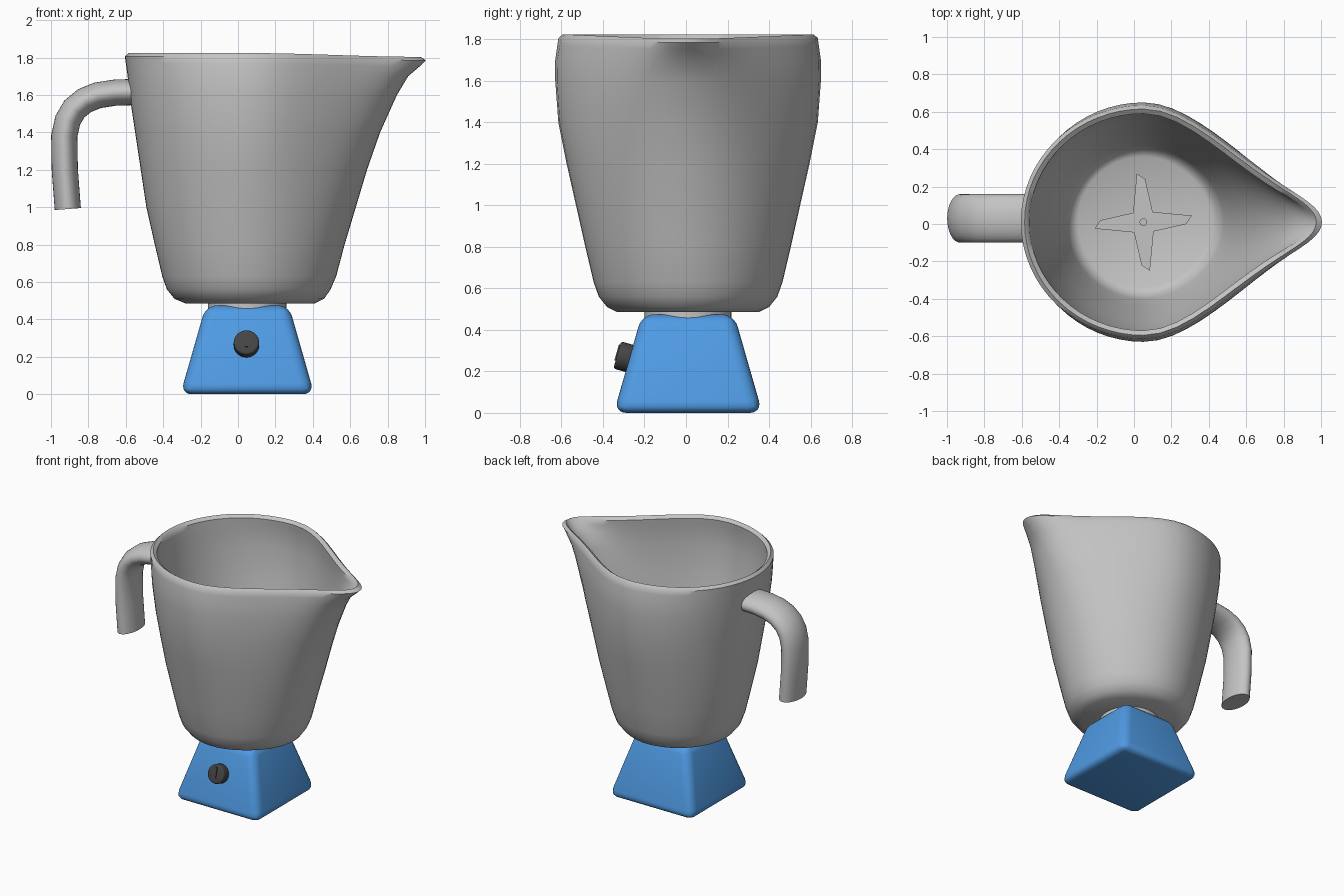
import bpy
import bmesh
from math import sin, cos, pi, atan2
from mathutils import Vector, Matrix

default_cube = bpy.data.objects.get("Cube")
if default_cube:
    bpy.data.objects.remove(default_cube, do_unlink=True)

CENTRE = Vector((0.05, 0.01, 0))


def make_material(name, red, green, blue):
    material = bpy.data.materials.new(name)
    material.use_nodes = True
    colour = (red, green, blue, 1)
    material.diffuse_color = colour
    material.node_tree.nodes["Principled BSDF"].inputs["Base Color"].default_value = colour
    return material


grey = make_material("light grey", 0.55, 0.55, 0.55)
blue = make_material("bright blue", 0.08, 0.33, 0.78)
dark = make_material("dark grey", 0.06, 0.06, 0.06)


def finish(name, bm, material, smooth=True):
    """Turn a bmesh into a shaded, coloured object."""
    bmesh.ops.recalc_face_normals(bm, faces=bm.faces)
    mesh = bpy.data.meshes.new(name)
    bm.to_mesh(mesh)
    bm.free()
    mesh.materials.append(material)
    obj = bpy.data.objects.new(name, mesh)
    bpy.context.collection.objects.link(obj)
    if smooth:
        bpy.ops.object.select_all(action='DESELECT')
        obj.select_set(True)
        bpy.context.view_layer.objects.active = obj
        bpy.ops.object.shade_smooth_by_angle(angle=pi / 4)
    return obj


def loft(rings):
    """Bridge equal point rings and cap both ends."""
    bm = bmesh.new()
    loops = [[bm.verts.new(p) for p in ring] for ring in rings]
    for low, high in zip(loops, loops[1:]):
        for i in range(len(low)):
            j = (i + 1) % len(low)
            bm.faces.new((low[i], low[j], high[j], high[i]))
    bm.faces.new(loops[0][::-1])
    bm.faces.new(loops[-1])
    return bm


def bevel(bm, edges, width, segments):
    bmesh.ops.bevel(bm, geom=list(edges), offset=width, segments=segments,
                    profile=0.5, affect='EDGES')


def disc(name, radius, depth, material, matrix, rounding=0):
    bm = bmesh.new()
    bmesh.ops.create_cone(bm, cap_ends=True, segments=32, radius1=radius,
                          radius2=radius, depth=depth)
    if rounding:
        rim = {e for f in bm.faces if len(f.verts) > 4 for e in f.edges}
        bevel(bm, rim, rounding, 3)
    bm.transform(matrix)
    return finish(name, bm, material)


# Jug: round at the foot, drawn out to a spout on the left at the rim
def jug_ring(z, back, side, front, segments=64):
    spout = max(0, front / back - 1) / 0.45
    ring = []
    for i in range(segments):
        a = 2 * pi * i / segments
        c = max(0, cos(a))
        ease = c * c * (3 - 2 * c)
        x = (front if cos(a) > 0 else back) * cos(a)
        y = side * sin(a) * (1 - 0.55 * spout * ease)
        dip = 0.02 * ease * spout if z > 1.7 else 0
        ring.append(CENTRE + Vector((x, y, z - dip)))
    return ring


# height, back reach, side reach, spout reach
outer = [
    (0.485, 0.33, 0.34, 0.36),
    (0.51, 0.39, 0.39, 0.41),
    (0.56, 0.43, 0.43, 0.445),
    (0.63, 0.455, 0.455, 0.475),
    (0.8, 0.495, 0.495, 0.52),
    (1.0, 0.54, 0.54, 0.58),
    (1.2, 0.57, 0.585, 0.64),
    (1.4, 0.6, 0.625, 0.71),
    (1.6, 0.63, 0.64, 0.8),
    (1.7, 0.64, 0.64, 0.86),
    (1.77, 0.65, 0.63, 0.92),
    (1.805, 0.655, 0.625, 0.955),
]
rim = (1.824, 0.635, 0.605, 0.925)
wall = 0.045
inner = [(z, b - wall, s - wall, f - wall) for z, b, s, f in reversed(outer[3:])]
floor = [(0.56, 0.385, 0.385, 0.4), (0.54, 0.35, 0.35, 0.36)]
finish("jug", loft([jug_ring(*r) for r in outer + [rim] + inner + floor]), grey)

# Handle: oval tube swept along a bent path, open below
path = [Vector((x, 0.03, z)) for x, z in (
    (-0.572, 1.615), (-0.66, 1.612), (-0.75, 1.598), (-0.82, 1.57), (-0.875, 1.525),
    (-0.91, 1.465), (-0.929, 1.38), (-0.926, 1.2), (-0.91, 0.99))]
tube = []
for i, point in enumerate(path):
    along = path[min(i + 1, len(path) - 1)] - path[max(i - 1, 0)]
    across = along.normalized().cross(Vector((0, 1, 0)))
    tube.append([point + across * (0.07 * cos(t)) + Vector((0, 0.13 * sin(t), 0))
                 for t in (2 * pi * k / 32 for k in range(32))])
finish("handle", loft(tube), grey)

# Blades: four-armed flat star with skewed tips
star = []
for k in range(4):
    turn = Matrix.Rotation(-k * pi / 2, 3, 'Z')
    for x, y in ((-0.055, 0.05), (-0.035, 0.26), (0.01, 0.23)):
        star.append(turn @ Vector((x, y, 0)) + CENTRE)
blade_rings = [[p + Vector((0, 0, z)) for p in star] for z in (0.6, 0.612)]
finish("blades", loft(blade_rings), grey, smooth=False)
disc("blade_hub", 0.02, 0.1, grey, Matrix.Translation(CENTRE + Vector((0, 0, 0.58))))

# Motor base: tapered block with rounded edges
bottom, top, height = 0.358, 0.222, 0.475
block = [[CENTRE + Vector((sx * h, sy * h, z))
          for sx, sy in ((-1, -1), (1, -1), (1, 1), (-1, 1))]
         for h, z in ((bottom, 0), (top, height))]
bm = loft(block)
bevel(bm, bm.edges, 0.06, 6)
finish("motor_base", bm, blue)
disc("collar", 0.21, 0.05, grey, Matrix.Translation(CENTRE + Vector((0, 0, 0.47))))

# Dial: set square to the sloping front face, with a raised pointer
tilt = atan2(bottom - top, height)
dial = Matrix.Translation((0.045, -0.293, 0.268)) @ Matrix.Rotation(pi / 2 - tilt, 4, 'X')
disc("dial", 0.068, 0.08, dark, dial, rounding=0.012)
bm = bmesh.new()
bmesh.ops.create_cube(bm, size=1)
bm.transform(dial @ Matrix.Translation((0, 0.012, 0.04)) @ Matrix.Diagonal((0.016, 0.08, 0.012, 1)))
finish("dial_pointer", bm, dark, smooth=False)
